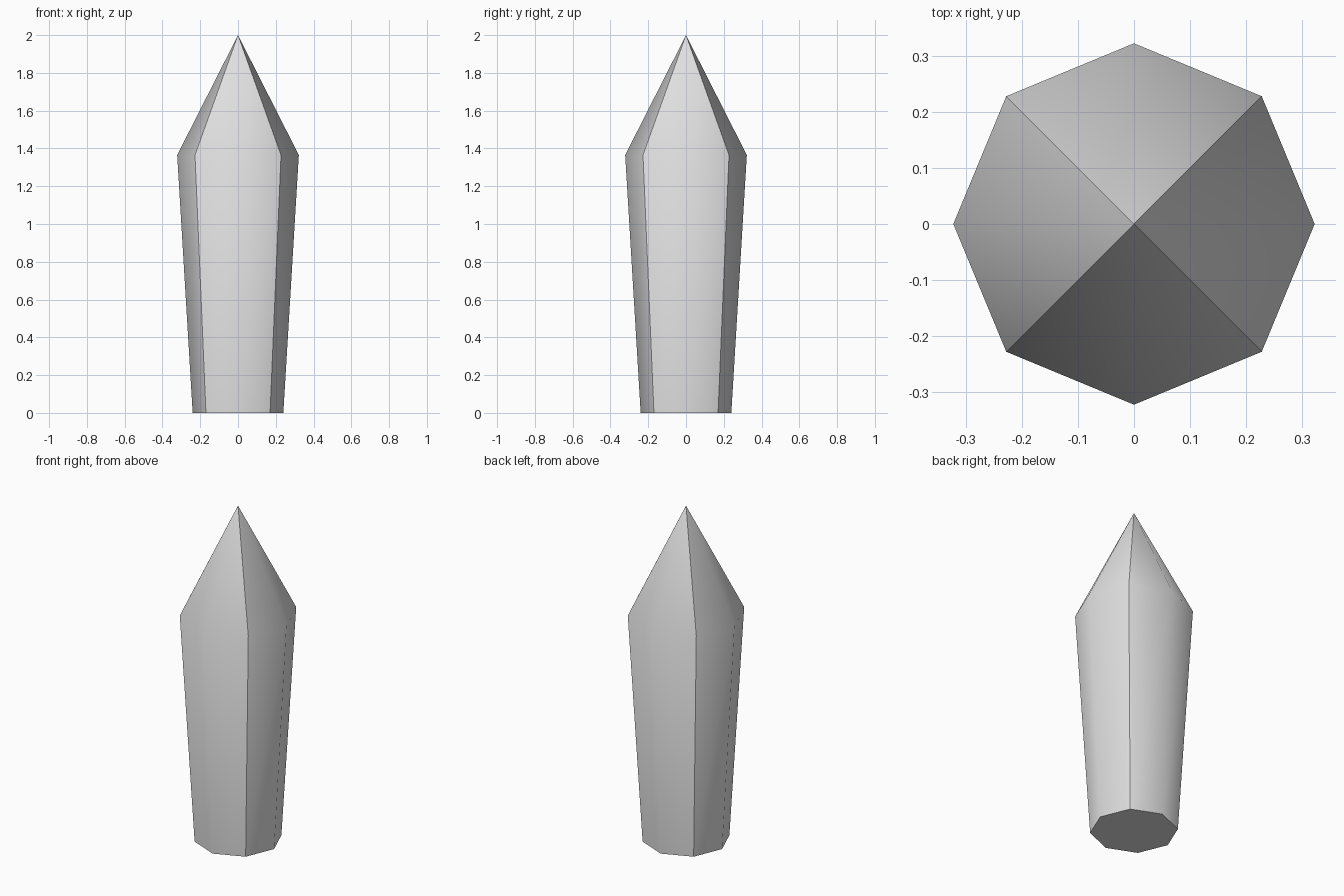
import bpy, bmesh, math

if "Cube" in bpy.data.objects:
    bpy.data.objects.remove(bpy.data.objects["Cube"])

SIDES = 8
mat = bpy.data.materials.new("pale_grey")
mat.diffuse_color = (0.75, 0.75, 0.76, 1)
mat.use_nodes = True
mat.node_tree.nodes["Principled BSDF"].inputs["Base Color"].default_value = mat.diffuse_color

bm = bmesh.new()


def ring(radius, z):
    return [bm.verts.new((radius * math.cos(i * math.tau / SIDES),
                          radius * math.sin(i * math.tau / SIDES), z))
            for i in range(SIDES)]


# Crystal shaft flaring upwards, closed base and pointed tip
base = ring(0.24, 0.0)
shoulder = ring(0.322, 1.365)
tip = bm.verts.new((0, 0, 2.0))
cap = bm.faces.new(base[::-1])
for i in range(SIDES):
    j = (i + 1) % SIDES
    bm.faces.new((base[i], base[j], shoulder[j], shoulder[i]))
    bm.faces.new((shoulder[i], shoulder[j], tip))

# Smooth rounded sides, split by four hard diagonal ridges and the base rim
for f in bm.faces:
    f.smooth = f is not cap
for e in cap.edges:
    e.smooth = False
for i in range(1, SIDES, 2):
    for pair in ((base[i], shoulder[i]), (shoulder[i], tip)):
        bm.edges.get(pair).smooth = False

mesh = bpy.data.meshes.new("crystal_shard")
bm.to_mesh(mesh)
bm.free()
mesh.materials.append(mat)
bpy.context.collection.objects.link(bpy.data.objects.new("crystal_shard", mesh))
